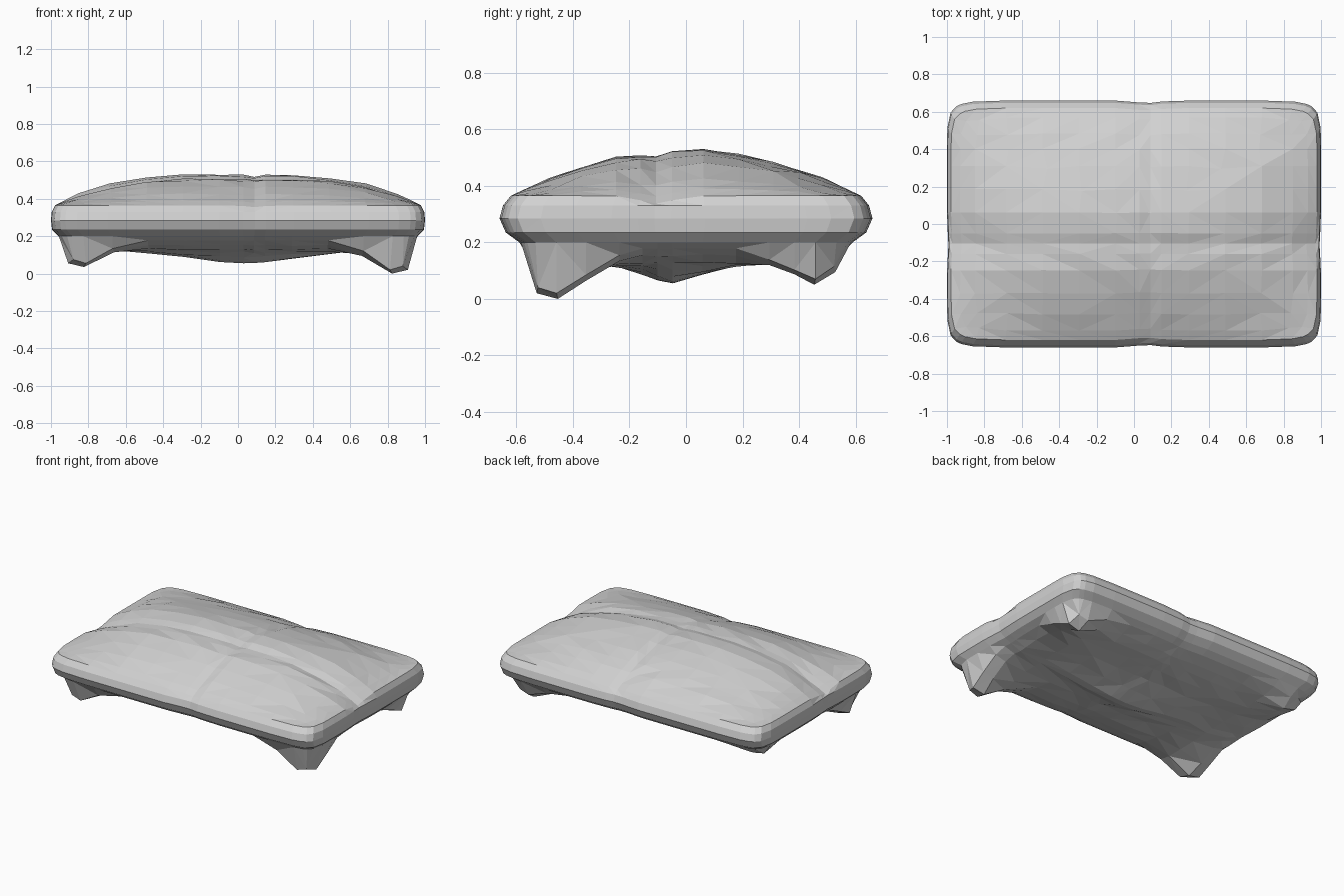
import bpy, bmesh, math, random

random.seed(4)
old = bpy.data.objects.get("Cube")
if old:
    bpy.data.objects.remove(old, do_unlink=True)

# One plain stone grey
grey = bpy.data.materials.new("stone_grey")
grey.use_nodes = True
grey.diffuse_color = (0.64, 0.64, 0.64, 1)
grey.node_tree.nodes["Principled BSDF"].inputs["Base Color"].default_value = (0.64, 0.64, 0.64, 1)

# Grid lines, denser at the rim, the feet and the two creases
US = [-1, -.95, -.87, -.7, -.5, -.3, -.1, .03, .09, .15, .3, .5, .7, .87, .95, 1]
VS = [-1, -.92, -.78, -.6, -.4, -.26, -.17, -.08, .1, .3, .5, .65, .78, .92, 1]
NU, NV = len(US), len(VS)


def bump(t, centre, width):
    return math.exp(-((t - centre) / width) ** 2)


def clamp(t):
    return max(0.0, min(1.0, t))


def place(u, v, sx, sy):
    """Rounded-rectangle plan with a slight pinch where the creases meet the rim."""
    a, b = abs(u), abs(v)
    k = max(a, b) / (a ** 14 + b ** 14) ** (1 / 14)
    x = u * sx * k * (1 - .008 * bump(v, -.17, .12))
    y = v * sy * k * (1 - .02 * bump(u, .07, .08))
    return x, y


def top_height(u, v):
    dome = (1 - abs(u) ** 3.3) * (1 - abs(v) ** 1.8)
    crease = (.016 + .012 * abs(u)) * bump(v, -.17, .12)
    seam = .01 * bump(u, .09, .06)
    return .365 + .168 * dome - crease - seam


def bottom_height(u, v):
    z = .2 - .08 * (1 - u ** 6) * (1 - v ** 4)
    z -= .065 * bump(u, .03, .4) * bump(v, -.08, .22)
    if abs(u) == 1 or abs(v) == 1:
        return z
    # Corner feet of different lengths, each rising a little towards the rim
    tip = (0 if u > 0 else .035) if v < 0 else (.05 if u > 0 else .11)
    if abs(u) > .9:
        tip += .02
    if abs(v) > .9:
        tip += .02 if v < 0 else .045
    w = clamp((abs(u) - .6) / .27) * clamp((abs(v) - .33) / .45)
    return z + (tip - z) * w


bm = bmesh.new()


def sheet(sx, sy, height, rough):
    """A full grid of vertices with its faces."""
    rows = []
    for u in US:
        row = []
        for v in VS:
            x, y = place(u, v, sx, sy)
            inner = abs(u) < .9 and abs(v) < .9 and height(u, v) > .08
            z = height(u, v) + (random.uniform(-rough, rough) if inner else 0)
            row.append(bm.verts.new((x, y, z)))
        rows.append(row)
    for i in range(NU - 1):
        for j in range(NV - 1):
            bm.faces.new((rows[i][j], rows[i + 1][j], rows[i + 1][j + 1], rows[i][j + 1]))
    return rows


# Rim order around the grid
rim = [(i, 0) for i in range(NU)] + [(NU - 1, j) for j in range(1, NV)]
rim += [(i, NV - 1) for i in range(NU - 2, -1, -1)] + [(0, j) for j in range(NV - 2, 0, -1)]


def ring(sx, sy, z):
    return [bm.verts.new((*place(US[i], VS[j], sx, sy), z)) for i, j in rim]


# Domed top, drooping underside and the rounded edge between them
top = sheet(.978, .62, top_height, .005)
bottom = sheet(.96, .59, bottom_height, .005)
loops = [[top[i][j] for i, j in rim], ring(.996, .648, .33), ring(1, .66, .285),
         ring(.994, .638, .235), [bottom[i][j] for i, j in rim]]
for upper, lower in zip(loops, loops[1:]):
    for k in range(len(rim)):
        n = (k + 1) % len(rim)
        bm.faces.new((upper[k], lower[k], lower[n], upper[n]))

bmesh.ops.recalc_face_normals(bm, faces=bm.faces)
bmesh.ops.triangulate(bm, faces=bm.faces)
mesh = bpy.data.meshes.new("stone_slab")
bm.to_mesh(mesh)
bm.free()
mesh.materials.append(grey)
slab = bpy.data.objects.new("stone_slab", mesh)
bpy.context.collection.objects.link(slab)
